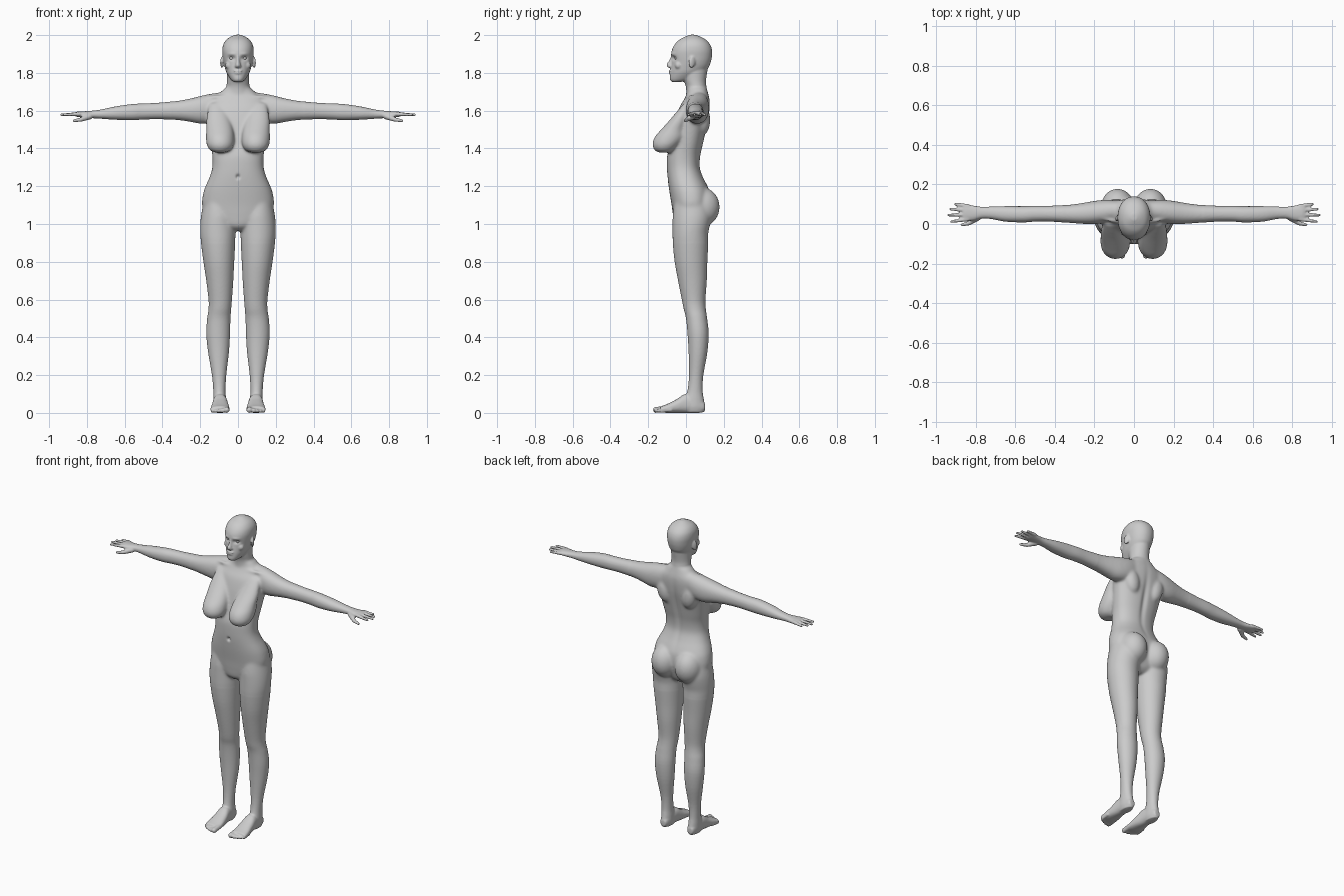
import bpy, bmesh, math
from mathutils import Vector, Matrix, Euler

bm = bmesh.new()


def loft(axis, rows, n=2.0, seg=40, sub=4):
    """Closed skin through rows (t, a0, a1, b0, b1) along an axis."""
    pts = []
    for i in range(len(rows) - 1):
        p = [Vector(rows[min(max(i + k, 0), len(rows) - 1)]) for k in (-1, 0, 1, 2)]
        for s in range(sub):
            u = s / sub
            pts.append(0.5 * (2 * p[1] + (p[2] - p[0]) * u
                       + (2 * p[0] - 5 * p[1] + 4 * p[2] - p[3]) * u * u
                       + (3 * p[1] - p[0] - 3 * p[2] + p[3]) * u ** 3))
    pts.append(Vector(rows[-1]))
    rings = []
    for t, a0, a1, b0, b1 in pts:
        ring = []
        for k in range(seg):
            th = 2 * math.pi * k / seg
            c, s = math.cos(th), math.sin(th)
            a = (a0 + a1) / 2 + (a1 - a0) / 2 * math.copysign(abs(c) ** (2 / n), c)
            b = (b0 + b1) / 2 + (b1 - b0) / 2 * math.copysign(abs(s) ** (2 / n), s)
            co = {'x': (t, a, b), 'y': (a, t, b), 'z': (a, b, t)}[axis]
            ring.append(bm.verts.new(co))
        rings.append(ring)
    for r, q in zip(rings, rings[1:]):
        for k in range(seg):
            j = (k + 1) % seg
            bm.faces.new((r[k], r[j], q[j], q[k]))
    bm.faces.new(rings[0][::-1])
    bm.faces.new(rings[-1])


def ball(loc, scale, rot=(0, 0, 0), sub=3):
    m = Matrix.LocRotScale(Vector(loc), Euler(rot), Vector(scale))
    bmesh.ops.create_icosphere(bm, subdivisions=sub, radius=1, matrix=m)


def digit(p0, p1, r0, r1, count=14):
    p0, p1 = Vector(p0), Vector(p1)
    for i in range(count):
        u = i / (count - 1)
        ball(p0.lerp(p1, u), [r0 + (r1 - r0) * u] * 3, sub=2)


# Leg
loft('z', [(1.12, .03, .182, -.06, .12), (1.05, .012, .195, -.07, .135),
           (1.0, .012, .2, -.071, .128), (.95, .013, .2, -.071, .118),
           (.9, .015, .196, -.07, .118), (.8, .02, .183, -.06, .113),
           (.7, .025, .168, -.042, .11), (.6, .032, .156, -.022, .103),
           (.55, .036, .156, -.012, .105), (.5, .04, .163, 0, .112),
           (.42, .042, .168, .008, .12), (.32, .048, .158, .014, .113),
           (.2, .062, .138, .016, .092), (.12, .066, .131, .008, .088),
           (.07, .063, .131, -.01, .095), (.03, .062, .13, -.02, .102),
           (.003, .07, .122, -.01, .095)])
# Foot and toes
loft('y', [(.1, .078, .115, .012, .05), (.07, .066, .126, 0, .08), (0, .058, .132, 0, .1),
           (-.05, .05, .138, 0, .072), (-.1, .045, .145, 0, .047),
           (-.135, .046, .145, .003, .034)], n=2.4)
for x, y, r in [(.06, -.16, .016), (.083, -.158, .012), (.102, -.151, .011),
                (.119, -.142, .0105), (.135, -.13, .01)]:
    digit((x, y + .05, r + .006), (x, y, r), r, r)
# Arm and palm
loft('x', [(.06, .03, .115, 1.58, 1.70), (.13, .01, .122, 1.54, 1.692),
           (.19, 0, .118, 1.53, 1.68), (.25, 0, .108, 1.54, 1.665),
           (.32, .005, .098, 1.55, 1.652), (.42, .012, .092, 1.555, 1.642),
           (.5, .012, .092, 1.553, 1.638), (.56, .008, .09, 1.55, 1.635),
           (.65, .012, .09, 1.552, 1.622), (.72, .025, .088, 1.557, 1.607),
           (.77, .028, .087, 1.56, 1.6), (.81, .018, .093, 1.562, 1.597),
           (.85, .016, .1, 1.567, 1.595), (.865, .022, .097, 1.572, 1.59)], n=2.2)
# Fingers and thumb
for a, b in [((.84, .024), (.922, .012)), ((.845, .047), (.935, .045)),
             ((.845, .07), (.925, .075)), ((.84, .091), (.9, .1))]:
    digit((*a, 1.582), (*b, 1.578), .0115, .008)
digit((.785, .035, 1.57), (.83, .005, 1.553), .017, .012)
digit((.83, .005, 1.553), (.868, -.004, 1.547), .012, .0085)
# Breast
loft('z', [(1.378, .07, .12, -.145, -.08), (1.39, .04, .148, -.166, -.06),
           (1.42, .022, .166, -.178, -.03), (1.46, .02, .17, -.166, 0),
           (1.5, .026, .168, -.132, 0), (1.55, .04, .168, -.087, .01),
           (1.6, .06, .16, -.045, .02), (1.64, .08, .15, -.01, .03)])
# Buttock, shoulder blade, collarbone
ball((.083, .083, 1.09), (.085, .096, .105))
ball((.09, .085, 1.55), (.05, .044, .085), (0, .2, 0))
ball((.09, .016, 1.672), (.075, .012, .01), (0, 0, .15))
# Ear and cheek
ball((.084, .032, 1.857), (.008, .019, .032), (-.15, 0, .45))
ball((.045, -.04, 1.84), (.023, .02, .022))

# Mirror all paired parts
dup = bmesh.ops.duplicate(bm, geom=bm.verts[:] + bm.edges[:] + bm.faces[:])['geom']
for v in dup:
    if isinstance(v, bmesh.types.BMVert):
        v.co.x *= -1

# Torso
loft('z', [(t, -w, w, f, b) for t, w, f, b in [
    (.965, .04, -.03, .07), (.99, .1, -.058, .1), (1.04, .165, -.068, .12),
    (1.1, .19, -.076, .132), (1.16, .185, -.086, .13), (1.2, .172, -.092, .115),
    (1.25, .15, -.098, .09), (1.3, .136, -.101, .074), (1.36, .136, -.1, .077),
    (1.42, .145, -.085, .09), (1.5, .158, -.068, .108), (1.56, .168, -.054, .12),
    (1.62, .165, -.034, .126), (1.66, .14, -.01, .125), (1.69, .1, .004, .118),
    (1.72, .07, .006, .11)]], n=2.3)
# Neck
loft('z', [(1.64, -.07, .07, 0, .115), (1.72, -.062, .062, 0, .109),
           (1.76, -.059, .059, -.012, .106), (1.82, -.06, .06, -.03, .115)])
# Head
loft('z', [(t, -w, w, f, b) for t, w, f, b in [
    (1.752, .022, -.074, -.03), (1.765, .038, -.085, .03), (1.8, .06, -.083, .09),
    (1.83, .07, -.079, .12), (1.86, .077, -.075, .132), (1.89, .081, -.078, .138),
    (1.92, .083, -.075, .138), (1.95, .078, -.06, .128), (1.975, .062, -.036, .106),
    (1.992, .038, -.004, .076), (2.002, .014, .02, .05)]], n=2.15)
# Nose and lips
loft('z', [(1.893, -.009, .009, -.08, -.05), (1.865, -.01, .01, -.09, -.05),
           (1.845, -.014, .014, -.104, -.05), (1.833, -.018, .018, -.1, -.05),
           (1.827, -.012, .012, -.092, -.05)])
ball((0, -.079, 1.811), (.024, .012, .006))
ball((0, -.079, 1.799), (.02, .012, .007))
bmesh.ops.recalc_face_normals(bm, faces=bm.faces[:])

# Fuse the parts into one skin
mesh = bpy.data.meshes.new("body")
bm.to_mesh(mesh)
bm.free()
body = bpy.data.objects.new("body", mesh)
bpy.context.collection.objects.link(body)
bpy.context.view_layer.objects.active = body
body.select_set(True)
mod = body.modifiers.new("fuse", 'REMESH')
mod.mode = 'VOXEL'
mod.voxel_size = .005
bpy.ops.object.modifier_apply(modifier=mod.name)

# Soften joins: strongly on trunk, lightly elsewhere
bm = bmesh.new()
bm.from_mesh(body.data)
trunk = [v for v in bm.verts if abs(v.co.x) < .35 and .9 < v.co.z < 1.73]
for verts, times in ((trunk, 18), (bm.verts[:], 2)):
    for _ in range(times):
        bmesh.ops.smooth_vert(bm, verts=verts, factor=.5, use_axis_x=True,
                              use_axis_y=True, use_axis_z=True)


def dent(center, radii, push):
    c = Vector(center)
    for v in bm.verts:
        d = v.co - c
        q = sum((d[i] / radii[i]) ** 2 for i in range(3))
        if q < 6:
            v.co.y += push * math.exp(-q)


# Eye sockets, navel, spine groove
for s in (-1, 1):
    dent((s * .033, -.066, 1.878), (.018, .03, .011), .014)
    dent((s * .036, -.07, 1.9), (.022, .03, .008), -.004)
dent((0, -.1, 1.25), (.009, .03, .011), .014)
dent((0, .11, 1.42), (.018, .06, .16), -.01)
bm.to_mesh(body.data)
bm.free()
body.data.shade_smooth()

# Eyes
for s in (-1, 1):
    bpy.ops.mesh.primitive_uv_sphere_add(radius=.013, location=(s * .033, -.047, 1.878))
    eye = bpy.context.object
    eye.name = "eye"
    eye.data.shade_smooth()
